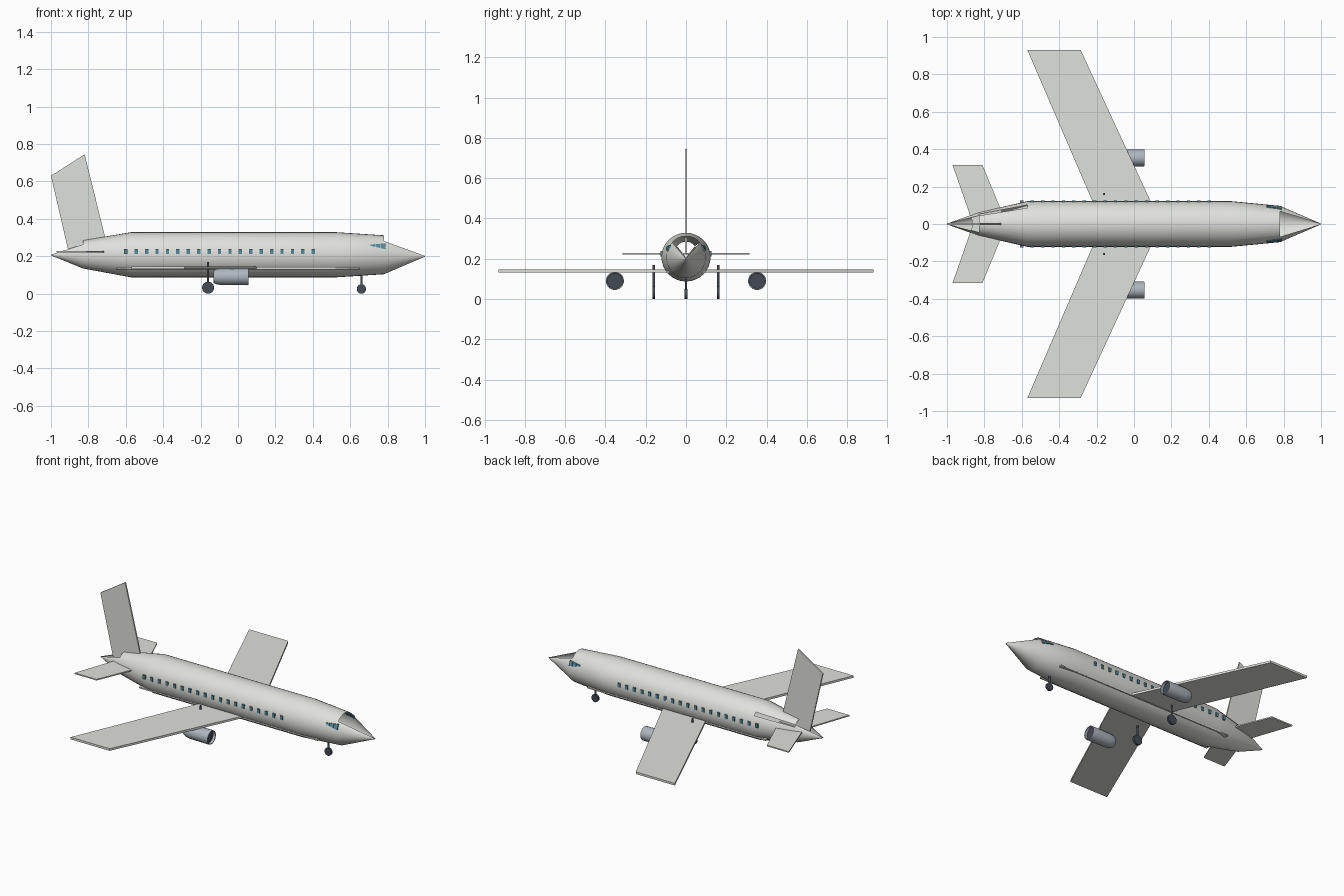
import bpy, bmesh, math
from mathutils import Vector

if "Cube" in bpy.data.objects:
    bpy.data.objects.remove(bpy.data.objects["Cube"])


def material(name, rgb):
    m = bpy.data.materials.new(name)
    m.diffuse_color = (*rgb, 1)
    m.use_nodes = True
    m.node_tree.nodes["Principled BSDF"].inputs["Base Color"].default_value = m.diffuse_color
    return m


BODY = material("body_paint", (0.74, 0.75, 0.71))
GLASS = material("window_glass", (0.09, 0.25, 0.32))
METAL = material("engine_metal", (0.42, 0.47, 0.52))
DARK = material("rubber", (0.06, 0.07, 0.09))


def make(name, verts, faces, mat, smooth=False):
    me = bpy.data.meshes.new(name)
    me.from_pydata(verts, [], faces)
    bm = bmesh.new()
    bm.from_mesh(me)
    bmesh.ops.recalc_face_normals(bm, faces=bm.faces)
    bm.to_mesh(me)
    bm.free()
    ob = bpy.data.objects.new(name, me)
    bpy.context.collection.objects.link(ob)
    me.materials.append(mat)
    if smooth:
        bpy.ops.object.select_all(action='DESELECT')
        ob.select_set(True)
        bpy.context.view_layer.objects.active = ob
        bpy.ops.object.shade_smooth_by_angle(angle=math.radians(25))
    return ob


def prism(name, outline, offset, mat):
    """Extrude a 3D outline by an offset, centred on the outline."""
    n, h = len(outline), Vector(offset) / 2
    verts = [Vector(p) - h for p in outline] + [Vector(p) + h for p in outline]
    faces = [list(range(n)), list(range(n, 2 * n))]
    faces += [(i, (i + 1) % n, n + (i + 1) % n, n + i) for i in range(n)]
    return make(name, verts, faces, mat)


def box(name, x0, x1, y0, y1, z0, z1, mat):
    z = (z0 + z1) / 2
    return prism(name, [(x0, y0, z), (x1, y0, z), (x1, y1, z), (x0, y1, z)],
                 (0, 0, z1 - z0), mat)


def loft(name, rings, n, mat, y=0, skip=lambda row, a: False):
    """Skin elliptical rings (x, ry, rz, z) along x; a is the angle from the top."""
    verts, faces = [], []
    for x, ry, rz, z in rings:
        for i in range(n):
            a = 2 * math.pi * i / n
            verts.append((x, y + ry * math.sin(a), z + rz * math.cos(a)))
    for r in range(len(rings) - 1):
        for i in range(n):
            if not skip(r, (360 * (i + 0.5) / n + 180) % 360 - 180):
                j = (i + 1) % n
                faces.append((r * n + i, r * n + j, (r + 1) * n + j, (r + 1) * n + i))
    return make(name, verts, faces, mat, True)


def cylinder(name, centre, r, length, axis, n, mat):
    u = Vector((1, 0, 0)) if axis.x == 0 else Vector((0, 1, 0))
    v = axis.cross(u)
    pts = [Vector(centre) + r * (math.cos(2 * math.pi * i / n) * u
           + math.sin(2 * math.pi * i / n) * v) for i in range(n)]
    return prism(name, pts, axis * length, mat)


X, Y, Z = Vector((1, 0, 0)), Vector((0, 1, 0)), Vector((0, 0, 1))


# Fuselage: open over the nose and tail cones, with a slot on the rear shoulder
def opening(row, a):
    return (row in (0, 4) and abs(a) < 45) or (row == 1 and 45 < a < 56)


loft("fuselage", [(-1, .002, .002, .207), (-.83, .063, .075, .21),
                  (-.57, .122, .121, .208), (.52, .122, .121, .208),
                  (.78, .097, .104, .208), (1, .002, .002, .2)], 32, BODY, skip=opening)
box("cabin_floor", -.65, .65, -.1, .1, .13, .138, BODY)

# Tail fin
prism("tail_fin", [(-.82, 0, .745), (-1, 0, .63), (-.905, 0, .22), (-.69, 0, .22)],
      (0, .01, 0), BODY)

for s, side in ((-1, "right"), (1, "left")):
    # Wing and tailplane
    prism(side + "_wing", [(.145, 0, .139), (-.285, s * .93, .139),
                           (-.57, s * .93, .139), (-.17, 0, .139)], (0, 0, .014), BODY)
    prism(side + "_tailplane", [(-.68, 0, .224), (-.81, s * .315, .224),
                                (-.97, s * .315, .224), (-.86, 0, .224)], (0, 0, .008), BODY)

    # Engine with open intake
    ey, ez = s * .353, .09
    loft(side + "_engine", [(-.13, .001, .001, ez), (-.13, .033, .033, ez),
                            (-.115, .040, .040, ez), (-.085, .044, .044, ez),
                            (.045, .045, .045, ez), (.055, .044, .044, ez),
                            (.055, .039, .039, ez), (.03, .037, .037, ez)], 24, METAL, y=ey)
    cylinder(side + "_intake", (.034, ey, ez), .038, .008, X, 24, DARK)

    # Main gear
    cylinder(side + "_main_strut", (-.16, s * .16, .1), .006, .14, Z, 12, DARK)
    cylinder(side + "_main_wheel", (-.16, s * .16, .032), .032, .014, Y, 24, DARK)

    # Cabin windows
    for i in range(19):
        x = -.6 + i * .0557
        box(f"{side}_window_{i + 1}", x - .009, x + .009,
            s * .115, s * .126, .212, .238, GLASS)

    # Cockpit panes that widen towards the nose
    def skin(x, z):
        t = (x - .52) / .26
        ry, rz = .122 - .025 * t, .121 - .017 * t
        return (x, s * (ry * math.sqrt(1 - ((z - .208) / rz) ** 2) + .001), z)

    for i in range(3):
        a, b = .708 + i * .028, .708 + i * .028 + .025
        top = lambda x: .263 + (x - .708) * .08
        low = lambda x: .256 - (x - .708) * .23
        prism(f"{side}_cockpit_pane_{i + 1}",
              [skin(a, low(a)), skin(b, low(b)), skin(b, top(b)), skin(a, top(a))],
              (0, s * .008, 0), GLASS)

# Nose gear
cylinder("nose_strut", (.66, 0, .07), .006, .1, Z, 12, DARK)
cylinder("nose_wheel", (.66, 0, .025), .025, .014, Y, 24, DARK)
